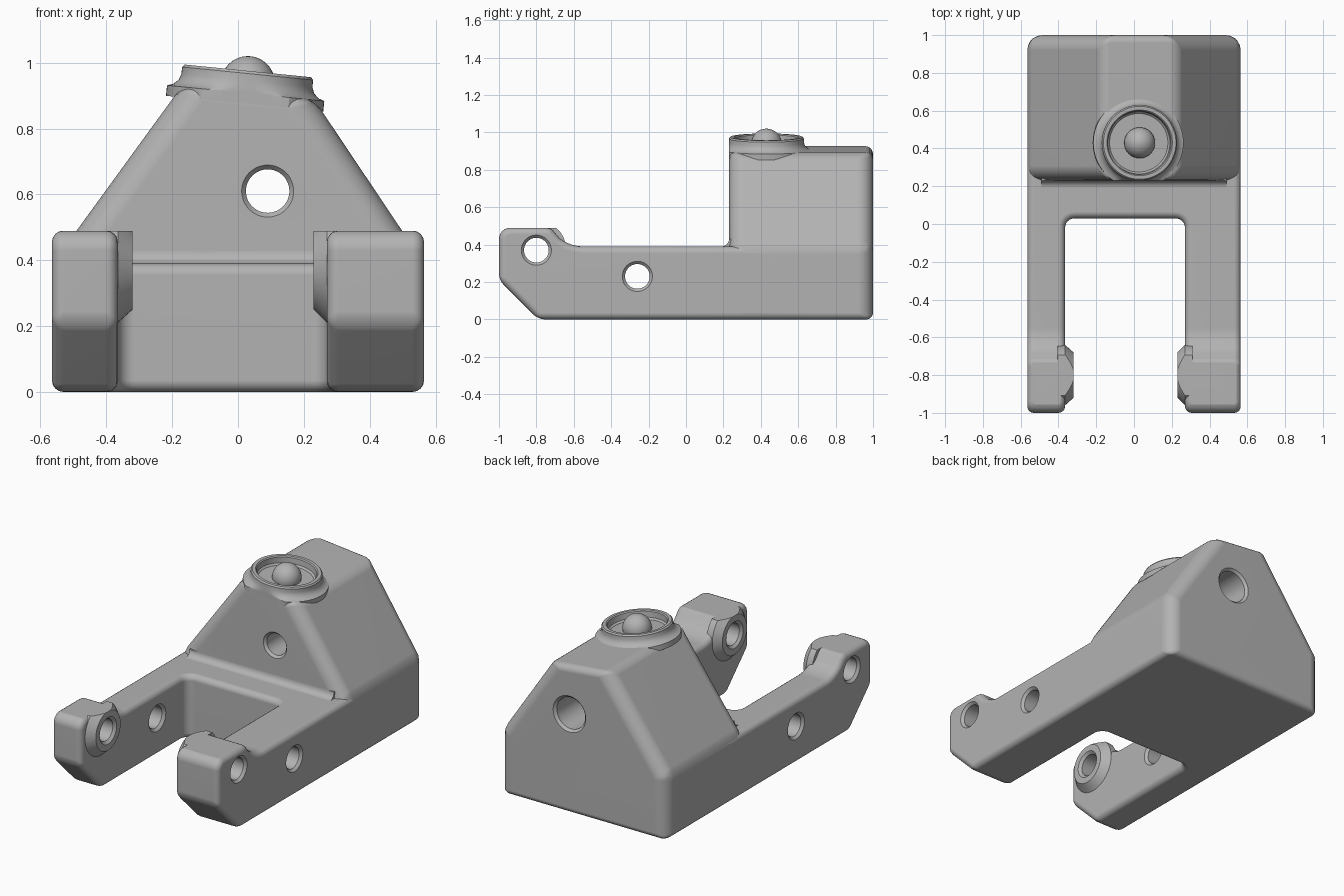
import bpy, bmesh
from math import sin, cos, pi, radians
from mathutils import Matrix, Vector

old = bpy.data.objects.get("Cube")
if old:
    bpy.data.objects.remove(old, do_unlink=True)

grey = bpy.data.materials.new("plain grey")
grey.use_nodes = True
colour = (0.45, 0.45, 0.45, 1)
grey.diffuse_color = colour
grey.node_tree.nodes["Principled BSDF"].inputs["Base Color"].default_value = colour


def finish(name, bm):
    bmesh.ops.recalc_face_normals(bm, faces=bm.faces[:])
    mesh = bpy.data.meshes.new(name)
    bm.to_mesh(mesh)
    bm.free()
    mesh.materials.append(grey)
    ob = bpy.data.objects.new(name, mesh)
    bpy.context.collection.objects.link(ob)
    return ob


def arc(cx, cy, r, start, end, steps=6):
    angles = [radians(start + (end - start) * i / steps) for i in range(steps + 1)]
    return [(cx + r * cos(a), cy + r * sin(a)) for a in angles]


def prism(name, outline, place, low, high, edge_rule=None):
    """Extrude a 2D outline; place(u, v, w) gives the 3D point."""
    bm = bmesh.new()
    a, b = [[bm.verts.new(place(u, v, w)) for u, v in outline] for w in (low, high)]
    bm.faces.new(a)
    bm.faces.new(b)
    for i in range(len(a)):
        bm.faces.new((a[i - 1], a[i], b[i], b[i - 1]))
    if edge_rule:
        layer = bm.edges.layers.float.new("bevel_weight_edge")
        for e in bm.edges:
            e[layer] = edge_rule(e.verts[0].co, e.verts[1].co)
    return finish(name, bm)


def lathe(name, profile, matrix, sides=48):
    """Spin (radius, height) points about local z, capped at both ends."""
    bm = bmesh.new()
    rings = [[bm.verts.new(matrix @ Vector((r * cos(2 * pi * i / sides), r * sin(2 * pi * i / sides), h)))
              for i in range(sides)] for r, h in profile]
    for p, q in zip(rings, rings[1:]):
        for i in range(sides):
            bm.faces.new((p[i - 1], p[i], q[i], q[i - 1]))
    bm.faces.new(rings[0])
    bm.faces.new(rings[-1])
    return finish(name, bm)


def apply(ob, kind, **settings):
    mod = ob.modifiers.new(kind.lower(), kind)
    for key, value in settings.items():
        setattr(mod, key, value)
    bpy.context.view_layer.objects.active = ob
    bpy.ops.object.modifier_apply(modifier=mod.name)


def combine(ob, other, operation):
    apply(ob, "BOOLEAN", object=other, operation=operation, solver="EXACT")
    bpy.data.objects.remove(other, do_unlink=True)


def smooth(ob):
    bpy.ops.object.select_all(action="DESELECT")
    ob.select_set(True)
    bpy.context.view_layer.objects.active = ob
    bpy.ops.object.shade_smooth_by_angle(angle=radians(32))
    mod = ob.modifiers.new("weighted normals", "WEIGHTED_NORMAL")
    mod.keep_sharp = True


side = lambda y, z, x: (x, y, z)
front = lambda x, z, y: (x, y, z)
plan = lambda x, y, z: (x, y, z)
along_x = Matrix.Rotation(pi / 2, 4, "Y")
along_y = Matrix.Rotation(-pi / 2, 4, "X")

# Forked base: side profile across the width, with a slot between the arms
profile = [(-0.79, 0), (0.42, 0), (0.42, 0.39)]
profile += arc(-0.55, 0.59, 0.2, 270, 230)
profile += arc(-0.75, 0.43, 0.06, 50, 90, 4)
profile += arc(-0.94, 0.43, 0.06, 90, 180) + [(-1, 0.21)]
body = prism("body", profile, side, -0.565, 0.565)
slot = [(-0.365, -1.2)] + arc(-0.315, -0.02, 0.05, 180, 90) + arc(0.22, -0.02, 0.05, 90, 0) + [(0.27, -1.2)]
combine(body, prism("slot_cutter", slot, plan, -0.2, 0.8), "DIFFERENCE")
apply(body, "BEVEL", width=0.035, segments=4, limit_method="ANGLE",
      angle_limit=radians(35), use_clamp_overlap=False)

# Rear housing with sloping flanks and a slightly tilted roof


def housing_weight(a, b):
    if max(a.z, b.z) < 0.01:
        return 0.44
    if abs(a.y - b.y) > 0.1 or min(a.z, b.z) > 0.85:
        return 0.5
    return 1


house = [(-0.565, 0), (0.565, 0), (0.565, 0.39), (0.23, 0.89), (-0.17, 0.93), (-0.565, 0.387)]
housing = prism("housing", house, front, 0.23, 1.0, housing_weight)
apply(housing, "BEVEL", width=0.08, segments=5, limit_method="WEIGHT")
combine(body, housing, "UNION")

# Fillet between the housing front and the base
fillet = arc(0.19, 0.43, 0.04, 270, 360) + [(0.27, 0.43), (0.27, 0.35), (0.19, 0.35)]
combine(body, prism("fillet", fillet, side, -0.49, 0.49), "UNION")

# Bosses on the inner arm faces, trimmed level with the arm tops
pivot = Matrix.Translation((0, -0.8, 0.37)) @ along_x
for inner, tip in ((-0.365, -0.32), (0.27, 0.23)):
    out = -0.04 if inner < 0 else 0.04
    boss = lathe("boss", [(0.16, inner + out), (0.16, inner), (0.12, tip)], pivot)
    combine(body, boss, "UNION")
trim = [(-0.8, -1.2), (0.8, -1.2), (0.8, -0.5), (-0.8, -0.5)]
combine(body, prism("trim_cutter", trim, plan, 0.488, 0.8), "DIFFERENCE")

# Cross holes through both arms, with chamfered mouths
for y, z, left, right in ((-0.8, 0.37, 0.23, -0.32), (-0.26, 0.23, 0.27, -0.365)):
    shape = [(0.1, -0.585), (0.066, -0.55), (0.066, right - 0.015), (0.082, right),
             (0.082, left), (0.066, left + 0.015), (0.066, 0.55), (0.1, 0.585)]
    place = Matrix.Translation((0, y, z)) @ along_x
    combine(body, lathe("pin_cutter", shape, place), "DIFFERENCE")

# Stepped hole through the housing, wider at the back
bore = [(0.092, 0.215), (0.066, 0.245), (0.066, 0.55), (0.096, 0.55), (0.096, 0.985), (0.125, 1.015)]
combine(body, lathe("bore_cutter", bore, Matrix.Translation((0.09, 0, 0.61)) @ along_y), "DIFFERENCE")
smooth(body)

# Tilted cup on the roof, its flare kept flush with the housing front
tilt = Matrix.Translation((0.03, 0.43, 0.975)) @ Matrix.Rotation(radians(5.7), 4, "Y")
cup = [(0.155, -0.05), (0.165, -0.04), (0.168, -0.006), (0.174, 0), (0.193, 0), (0.2, -0.008),
       (0.2, -0.03), (0.207, -0.048), (0.222, -0.062), (0.24, -0.068), (0.24, -0.1)]
collar = lathe("collar", cup, tilt, 64)
for v in collar.data.vertices:
    v.co.y = max(v.co.y, 0.229)
smooth(collar)

# Ball in the cup
bm = bmesh.new()
bmesh.ops.create_uvsphere(bm, u_segments=32, v_segments=16, radius=0.082,
                          matrix=Matrix.Translation((0.03, 0.43, 0.938)))
smooth(finish("ball", bm))
